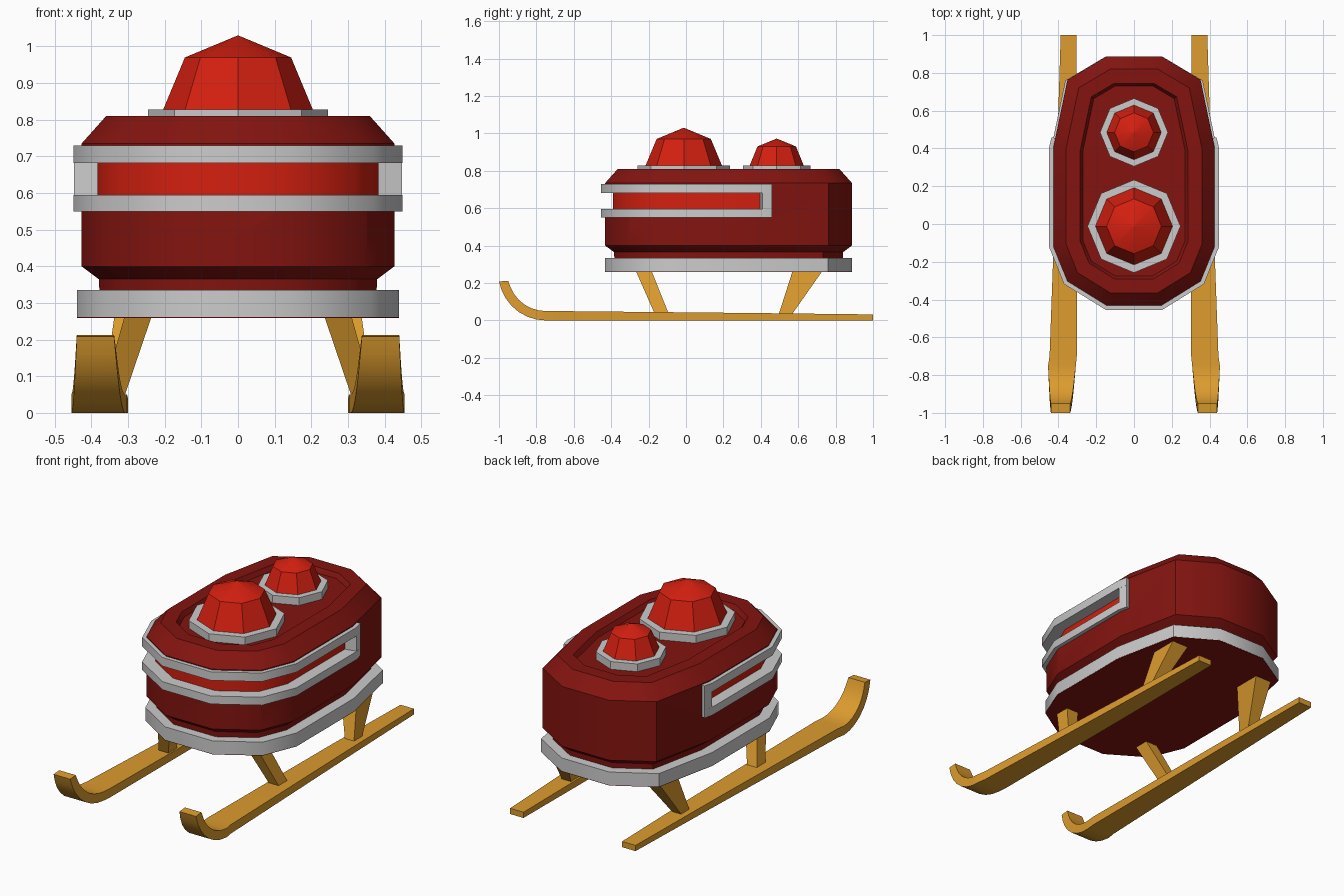
import bpy, bmesh, math
from mathutils import Vector

if "Cube" in bpy.data.objects:
    bpy.data.objects.remove(bpy.data.objects["Cube"])


def material(name, rgb):
    m = bpy.data.materials.new(name)
    m.diffuse_color = (*rgb, 1)
    m.use_nodes = True
    m.node_tree.nodes["Principled BSDF"].inputs["Base Color"].default_value = m.diffuse_color
    return m


DARK = material("dark_red", (0.23, 0.007, 0.005))
RED = material("bright_red", (0.66, 0.014, 0.005))
GOLD = material("gold", (0.72, 0.33, 0.027))


def loft(name, rings, mat=None, closed=False, mirror=False):
    """Skin equal-length loops; cap the ends, or join last to first."""
    bm = bmesh.new()
    vs = [[bm.verts.new(p) for p in r] for r in rings]
    n = len(vs[0])
    for a, b in zip(vs, vs[1:] + (vs[:1] if closed else [])):
        for i in range(n):
            bm.faces.new((a[i], a[(i + 1) % n], b[(i + 1) % n], b[i]))
    if not closed:
        bm.faces.new(vs[0])
        bm.faces.new(vs[-1])
    bmesh.ops.recalc_face_normals(bm, faces=bm.faces)
    me = bpy.data.meshes.new(name)
    bm.to_mesh(me)
    bm.free()
    ob = bpy.data.objects.new(name, me)
    bpy.context.collection.objects.link(ob)
    if mat:
        me.materials.append(mat)
    if mirror:
        ob.modifiers.new("mirror", 'MIRROR')
    return ob


def inset(path, d, closed=True):
    """Move a clockwise path inwards by d with mitred corners."""
    out, n = [], len(path)
    for i, p in enumerate(path):
        p = Vector(p)
        prev = Vector(path[i - 1]) if closed or i else None
        nxt = Vector(path[(i + 1) % n]) if closed or i < n - 1 else None
        dirs = [v.normalized() for v in ((p - prev) if prev else None,
                                         (nxt - p) if nxt else None) if v]
        norms = [Vector((v.y, -v.x)) for v in dirs]
        m = sum(norms, Vector((0, 0))).normalized()
        out.append(p + m * d / m.dot(norms[0]))
    return out


def at(path, z):
    return [(p[0], p[1], z) for p in path]


def strip(name, path, d0, d1, z0, z1, mat=None, mirror=False):
    """Rectangular bar following an open path."""
    a, b = inset(path, d0, False), inset(path, d1, False)
    rings = [[(*p, z0), (*q, z0), (*q, z1), (*p, z1)] for p, q in zip(a, b)]
    return loft(name, rings, mat, mirror=mirror)


# Cabin outline, clockwise from above
half = [(0.145, 0.89), (0.355, 0.765), (0.43, 0.405), (0.43, -0.12),
        (0.355, -0.305), (0.145, -0.435)]
outline = half + [(-x, y) for x, y in reversed(half)]

# Cabin with chamfered foot, bevelled top and sunken roof
profile = [(0.055, 0.28), (0.05, 0.365), (0.003, 0.40), (0.003, 0.735),
           (0.07, 0.81), (0.145, 0.81), (0.16, 0.785)]
cabin = loft("cabin", [at(inset(outline, d), z) for d, z in profile], DARK)

# Grey skirt around the foot, closed below by a red floor
skirt = [(-0.01, 0.262), (-0.01, 0.335), (0.065, 0.335), (0.065, 0.262)]
skirt_path = [(x, y - 0.012 if y > 0 else y + 0.012) for x, y in outline]
loft("skirt", [at(inset(skirt_path, d), z) for d, z in skirt], closed=True)
loft("floor", [at(inset(skirt_path, -0.009), z) for z in (0.259, 0.264)], DARK)

# Window band: recess, bright panel and grey frame
front = [(0.418, 0.455)] + half[2:]
band = front + [(-x, y) for x, y in reversed(front)]
cutter = strip("window_cutter", band, 0.048, -0.05, 0.57, 0.71)
cut = cabin.modifiers.new("window_recess", 'BOOLEAN')
cut.object = cutter
cut.solver = 'EXACT'
bpy.context.view_layer.objects.active = cabin
bpy.ops.object.modifier_apply(modifier=cut.name)
bpy.data.objects.remove(cutter)
strip("window_panel", band, 0.06, 0.046, 0.57, 0.71, RED)
for name, z0, z1 in (("window_rail_lower", 0.55, 0.595), ("window_rail_upper", 0.682, 0.73)):
    strip(name, band, 0.05, -0.019, z0, z1)
strip("window_end_bar", [(0.418, 0.455), (0.429, 0.405)], 0.05, -0.019, 0.59, 0.685, mirror=True)


def octagon(r, y, z):
    return [(r * math.sin(i * math.pi / 4), y + r * math.cos(i * math.pi / 4), z)
            for i in range(8)]


# Roof domes with grey collars
for name, y, ro, ri, base, top, zt, apex in (
        ("front_dome", -0.012, 0.246, 0.195, 0.222, 0.145, 0.97, 1.03),
        ("rear_dome", 0.485, 0.18, 0.138, 0.162, 0.103, 0.93, 0.972)):
    loft(name, [octagon(base, y, 0.785), octagon(top, y, zt), octagon(0.001, y, apex)], RED)
    loft(name + "_collar", [octagon(ro, y, 0.78), octagon(ro, y, 0.828),
                            octagon(ri, y, 0.828), octagon(ri, y, 0.78)], closed=True)

# Skis: (y, z) of lower and upper edge with inner and outer x
sections = [(1, 0, 1, 0.032, 0.305, 0.388), (0.4, 0, 0.4, 0.039, 0.30, 0.407),
            (-0.7, 0, -0.7, 0.05, 0.303, 0.447)]
for i in range(8):
    t = i / 7
    a = math.radians(80 * t)
    s, c = math.sin(a), math.cos(a)
    sections.append((-0.75 - 0.253 * s, 0.253 - 0.253 * c, -0.75 - 0.203 * s, 0.253 - 0.203 * c,
                     0.308 + 0.03 * t, 0.455 - 0.015 * t))
sections[-1] = (-1, 0.208, -0.951, 0.212, 0.338, 0.44)
loft("skis", [[(xi, y0, z0), (xo, y0, z0), (xo, y1, z1), (xi, y1, z1)]
              for y0, z0, y1, z1, xi, xo in sections], GOLD, mirror=True)


def box_ring(x0, x1, y0, y1, z):
    return [(x0, y0, z), (x1, y0, z), (x1, y1, z), (x0, y1, z)]


# Splayed struts
loft("front_struts", [box_ring(0.315, 0.375, -0.165, -0.09, 0.03),
                      box_ring(0.23, 0.305, -0.275, -0.19, 0.28)], GOLD, mirror=True)
loft("rear_struts", [box_ring(0.315, 0.37, 0.495, 0.565, 0.03),
                     box_ring(0.23, 0.335, 0.575, 0.74, 0.28)], GOLD, mirror=True)

# Soften shallow corners, keep the facets crisp
for ob in bpy.data.objects:
    ob.select_set(True)
bpy.ops.object.shade_smooth_by_angle(angle=math.radians(38))
